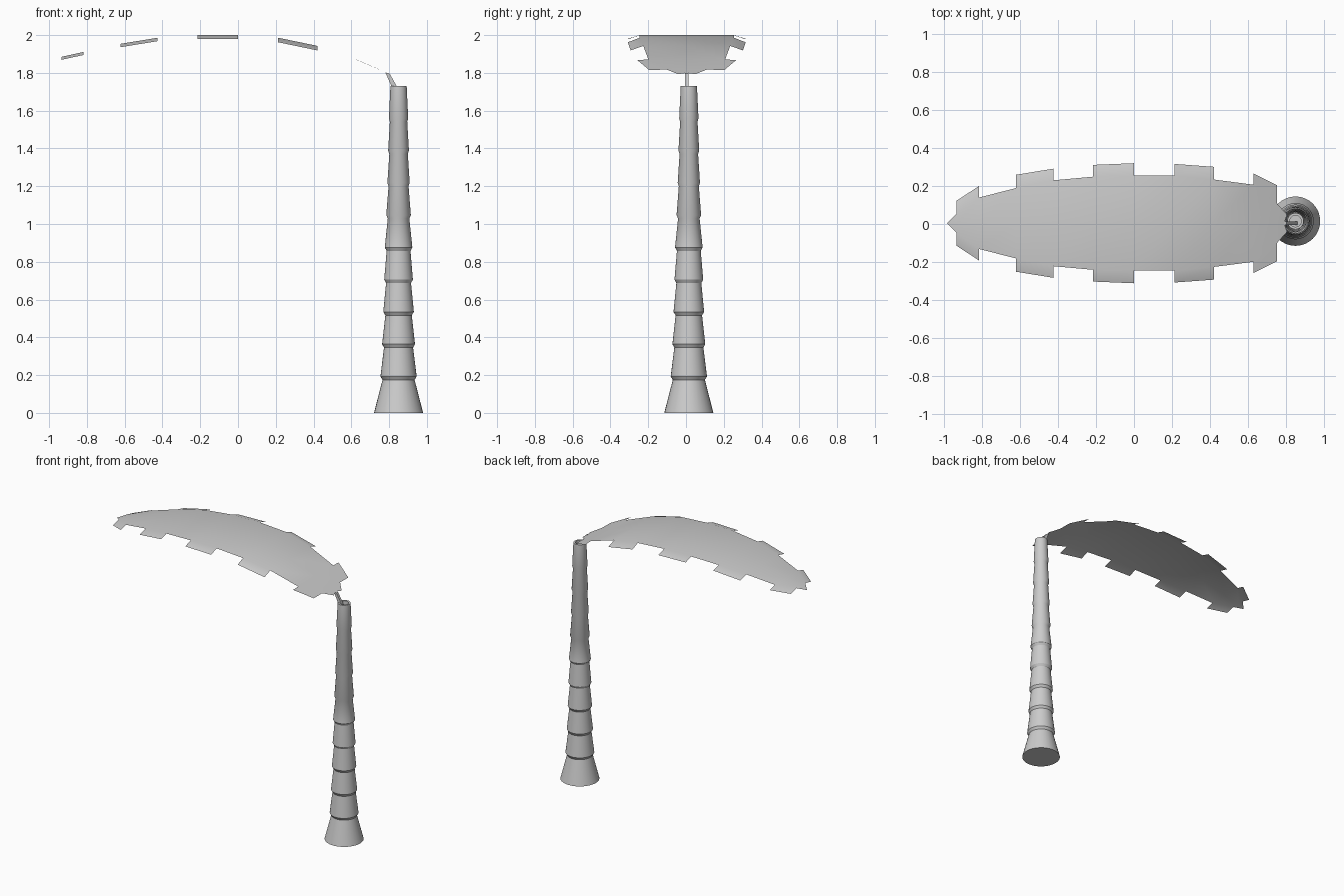
import bpy, bmesh, math

if "Cube" in bpy.data.objects:
    bpy.data.objects.remove(bpy.data.objects["Cube"])


def finish(bm, name, angle=40):
    bmesh.ops.recalc_face_normals(bm, faces=bm.faces)
    me = bpy.data.meshes.new(name)
    bm.to_mesh(me)
    bm.free()
    ob = bpy.data.objects.new(name, me)
    bpy.context.collection.objects.link(ob)
    bpy.ops.object.select_all(action='DESELECT')
    bpy.context.view_layer.objects.active = ob
    ob.select_set(True)
    bpy.ops.object.shade_smooth_by_angle(angle=math.radians(angle))
    return ob


# Trunk: ten stacked flaring segments, turned around one axis, hollow at the top
CX, CY, SIDES = 0.85, 0.015, 32
bottoms = [0.13, 0.096, 0.087, 0.081, 0.076, 0.073, 0.065, 0.059, 0.055, 0.051]
tops = [0.085, 0.077, 0.07, 0.066, 0.063, 0.057, 0.053, 0.049, 0.046, 0.043]
profile = []
for i, (rb, rt) in enumerate(zip(bottoms, tops)):
    z0 = 0 if i == 0 else 0.193 + (i - 1) * 0.1708
    z1 = 1.73 if i == 9 else 0.175 + i * 0.1708
    profile += [(rb, z0), (rt, z1)]
profile += [(0.03, 1.73), (0.03, 1.68)]

bm = bmesh.new()
rings = []
for r, z in profile:
    rings.append([bm.verts.new((CX + r * math.cos(2 * math.pi * k / SIDES),
                                CY + r * math.sin(2 * math.pi * k / SIDES), z))
                  for k in range(SIDES)])
for a, b in zip(rings, rings[1:]):
    for k in range(SIDES):
        n = (k + 1) % SIDES
        bm.faces.new((a[k], a[n], b[n], b[k]))
bm.faces.new(rings[0][::-1])
bm.faces.new(rings[-1])
finish(bm, "trunk", 30)

# Leaf blade: arched sheet, columns of (x, z, half width)
LY = 0.004
cols = [(-0.935, 1.885, 0.05), (-0.817, 1.911, 0.135), (-0.622, 1.954, 0.185),
        (-0.425, 1.986, 0.226), (-0.215, 2.0, 0.245), (0.0, 2.0, 0.25),
        (0.213, 1.986, 0.25), (0.42, 1.943, 0.23), (0.628, 1.87, 0.203),
        (0.752, 1.817, 0.105), (0.806, 1.793, 0.045)]
# Drooping tabs: (column, outer width at start, outer width at end, droop)
tabs = [(0, 0.118, 0.195, 0.016), (2, 0.255, 0.287, 0.018), (4, 0.307, 0.316, 0.021),
        (6, 0.312, 0.297, 0.024), (8, 0.263, 0.2, 0.001)]

bm = bmesh.new()
mid = [bm.verts.new((x, LY, z)) for x, z, w in cols[:-1]]
mid.append(bm.verts.new((0.79, LY, 1.8)))
tip = bm.verts.new((-0.985, LY, 1.865))
for s in (1, -1):
    def face(*vs):
        bm.faces.new(vs if s > 0 else vs[::-1])
    edge = [bm.verts.new((x, LY + s * w, z)) for x, z, w in cols]
    face(tip, mid[0], edge[0])
    for i in range(len(cols) - 1):
        face(mid[i], mid[i + 1], edge[i + 1], edge[i])
    for i, w0, w1, droop in tabs:
        p = bm.verts.new((cols[i][0], LY + s * w0, cols[i][1] - droop))
        q = bm.verts.new((cols[i + 1][0], LY + s * w1, cols[i + 1][1] - droop))
        face(edge[i], edge[i + 1], q, p)
leaf = finish(bm, "leaf", 60)

# Stem: thin bent bar from the leaf base down into the trunk hollow
bm = bmesh.new()
path = [(0.78, 1.803, 0.803, 1.796), (0.812, 1.73, 0.84, 1.73), (0.83, 1.68, 0.86, 1.68)]
loops = []
for xa, za, xb, zb in path:
    loops.append([bm.verts.new(c) for c in ((xa, LY - 0.009, za), (xb, LY - 0.009, zb),
                                            (xb, LY + 0.009, zb), (xa, LY + 0.009, za))])
for a, b in zip(loops, loops[1:]):
    for k in range(4):
        n = (k + 1) % 4
        bm.faces.new((a[k], a[n], b[n], b[k]))
bm.faces.new(loops[0])
bm.faces.new(loops[-1][::-1])
finish(bm, "stem", 30)

# The blade is an open sheet: make sure its top side faces up
if sum(p.normal.z for p in leaf.data.polygons) < 0:
    leaf.data.flip_normals()
